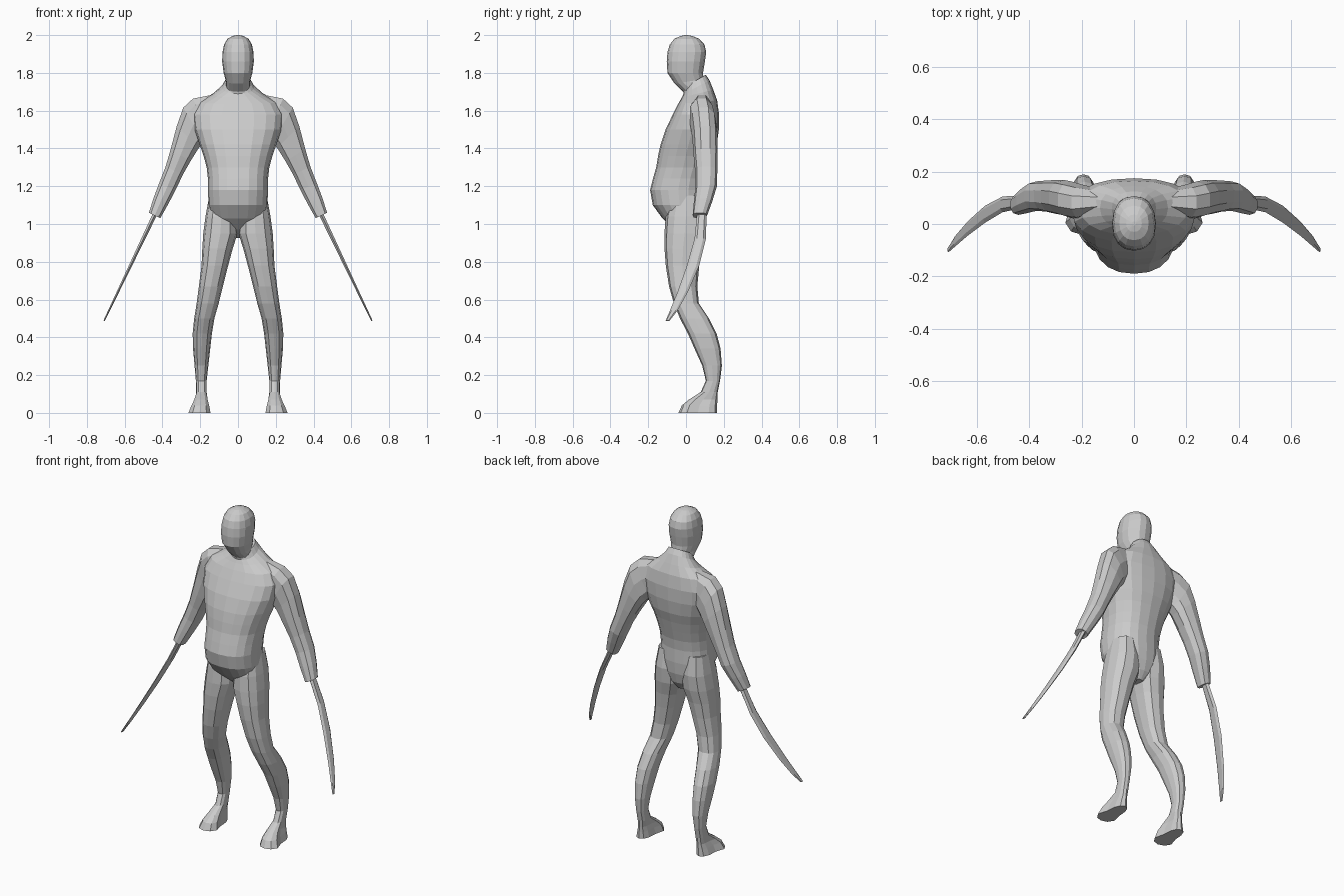
import bpy, bmesh, math

skin = bpy.data.materials.new("plain grey")
skin.diffuse_color = (0.6, 0.6, 0.6, 1)


def loft(name, rings, sides, power=2.0, mirror=False, adjust=None):
    """Skin a row of rounded sections.
    ring = inner x, inner z, outer x, outer z, front y, back y, front rise"""
    bm = bmesh.new()
    loops = []
    for x0, z0, x1, z1, yf, yb, rise in rings:
        loop = []
        for i in range(sides):
            a = 2 * math.pi * i / sides
            u, v = (math.copysign(abs(t) ** (2 / power), t)
                    for t in (math.sin(a), -math.cos(a)))
            loop.append(bm.verts.new(((x0 + x1) / 2 + u * (x1 - x0) / 2,
                                      (yf + yb) / 2 + v * (yb - yf) / 2,
                                      (z0 + z1) / 2 + u * (z1 - z0) / 2 - v * rise)))
        loops.append(loop)
    for a, b in zip(loops, loops[1:]):
        for i in range(sides):
            j = (i + 1) % sides
            bm.faces.new((a[i], a[j], b[j], b[i]))
    bm.faces.new(loops[0])
    bm.faces.new(loops[-1])
    if adjust:
        for v in bm.verts:
            adjust(v.co)
    bmesh.ops.recalc_face_normals(bm, faces=bm.faces)
    me = bpy.data.meshes.new(name)
    bm.to_mesh(me)
    bm.free()
    me.materials.append(skin)
    ob = bpy.data.objects.new(name, me)
    bpy.context.collection.objects.link(ob)
    if mirror:
        m = ob.modifiers.new("mirror", 'MIRROR')
        m.use_mirror_merge = False
    return ob


def level(z, w, yf, yb, rise=0.0):
    """Section centred on x = 0"""
    return (-w, z, w, z, yf, yb, rise)


def flat(z, x0, x1, yf, yb, rise=0.0):
    """Horizontal section of a limb"""
    return (x0, z, x1, z, yf, yb, rise)


# Head and neck
loft("head", [
    level(1.66, 0.075, 0.0, 0.13, -0.03),
    level(1.73, 0.065, -0.015, 0.11, -0.03),
    level(1.755, 0.064, -0.06, 0.093, -0.012),
    level(1.80, 0.076, -0.098, 0.09),
    level(1.86, 0.084, -0.102, 0.10),
    level(1.91, 0.082, -0.098, 0.107),
    level(1.95, 0.074, -0.086, 0.098),
    level(1.98, 0.056, -0.062, 0.07),
    level(1.995, 0.03, -0.03, 0.036),
    level(2.0, 0.008, -0.006, 0.01)], 16, 2.25)

# Torso with round belly
loft("torso", [
    level(0.925, 0.025, 0.0, 0.06),
    level(0.97, 0.085, -0.06, 0.09),
    level(1.03, 0.14, -0.125, 0.105),
    level(1.10, 0.157, -0.176, 0.11),
    level(1.18, 0.158, -0.19, 0.108),
    level(1.24, 0.159, -0.175, 0.115),
    level(1.30, 0.166, -0.158, 0.13),
    level(1.36, 0.182, -0.148, 0.145),
    level(1.42, 0.203, -0.135, 0.163),
    level(1.50, 0.23, -0.108, 0.174),
    level(1.58, 0.238, -0.07, 0.175),
    level(1.645, 0.205, -0.042, 0.165, -0.01),
    level(1.69, 0.13, -0.022, 0.145, -0.02),
    level(1.725, 0.085, -0.012, 0.125, -0.035),
    level(1.76, 0.066, 0.0, 0.105, -0.03)], 20, 2.3)

# Arms, cut flat at the wrists
loft("arm", [
    (0.11, 1.52, 0.125, 1.69, 0.04, 0.13, 0),
    (0.15, 1.46, 0.24, 1.668, 0.015, 0.15, 0),
    (0.18, 1.43, 0.292, 1.62, 0.022, 0.162, 0),
    (0.205, 1.40, 0.327, 1.52, 0.033, 0.168, 0),
    (0.25, 1.33, 0.358, 1.40, 0.04, 0.168, 0),
    (0.29, 1.26, 0.385, 1.305, 0.048, 0.166, 0),
    (0.328, 1.18, 0.42, 1.215, 0.05, 0.163, 0),
    (0.365, 1.11, 0.45, 1.135, 0.042, 0.14, 0),
    (0.41, 1.03, 0.473, 1.06, 0.035, 0.112, 0)], 10, 2.4, True)


# Legs running down into the feet, heels narrower than the toes
def narrow_heel(co):
    if co.z < 0.08 and co.y > 0.06:
        co.x = 0.197 + (co.x - 0.197) * 0.65


loft("leg", [
    flat(1.15, 0.02, 0.152, -0.08, 0.09),
    flat(1.04, 0.004, 0.172, -0.108, 0.108),
    flat(0.95, 0.002, 0.184, -0.114, 0.10),
    flat(0.87, 0.028, 0.189, -0.114, 0.082),
    flat(0.78, 0.052, 0.193, -0.107, 0.07),
    flat(0.67, 0.08, 0.207, -0.09, 0.06),
    flat(0.58, 0.102, 0.219, -0.064, 0.068),
    flat(0.50, 0.125, 0.232, -0.032, 0.122),
    flat(0.42, 0.138, 0.24, 0.01, 0.162),
    flat(0.34, 0.147, 0.238, 0.045, 0.183),
    flat(0.25, 0.157, 0.23, 0.086, 0.19),
    flat(0.17, 0.166, 0.223, 0.105, 0.18),
    flat(0.11, 0.166, 0.222, 0.078, 0.168),
    flat(0.07, 0.156, 0.236, 0.015, 0.166),
    flat(0.04, 0.147, 0.252, -0.022, 0.165),
    flat(0.0, 0.138, 0.27, -0.04, 0.165)], 12, 2.4, True, narrow_heel)

# Curved blades held at the wrists
path = [(1.07, 0.06, 0.11), (0.92, 0.045, 0.105), (0.78, 0.005, 0.07),
        (0.64, -0.045, 0.01), (0.54, -0.086, -0.046), (0.487, -0.108, -0.088)]
blade = []
for z, yf, yb in path:
    x = 0.45 + (1.03 - z) * 0.477
    t = 0.004 + 0.008 * (z - 0.487) / 0.58
    blade.append((x - t, z - t / 2, x + t, z + t / 2, yf, yb, 0))
loft("blade", blade, 6, 2.4, True)
